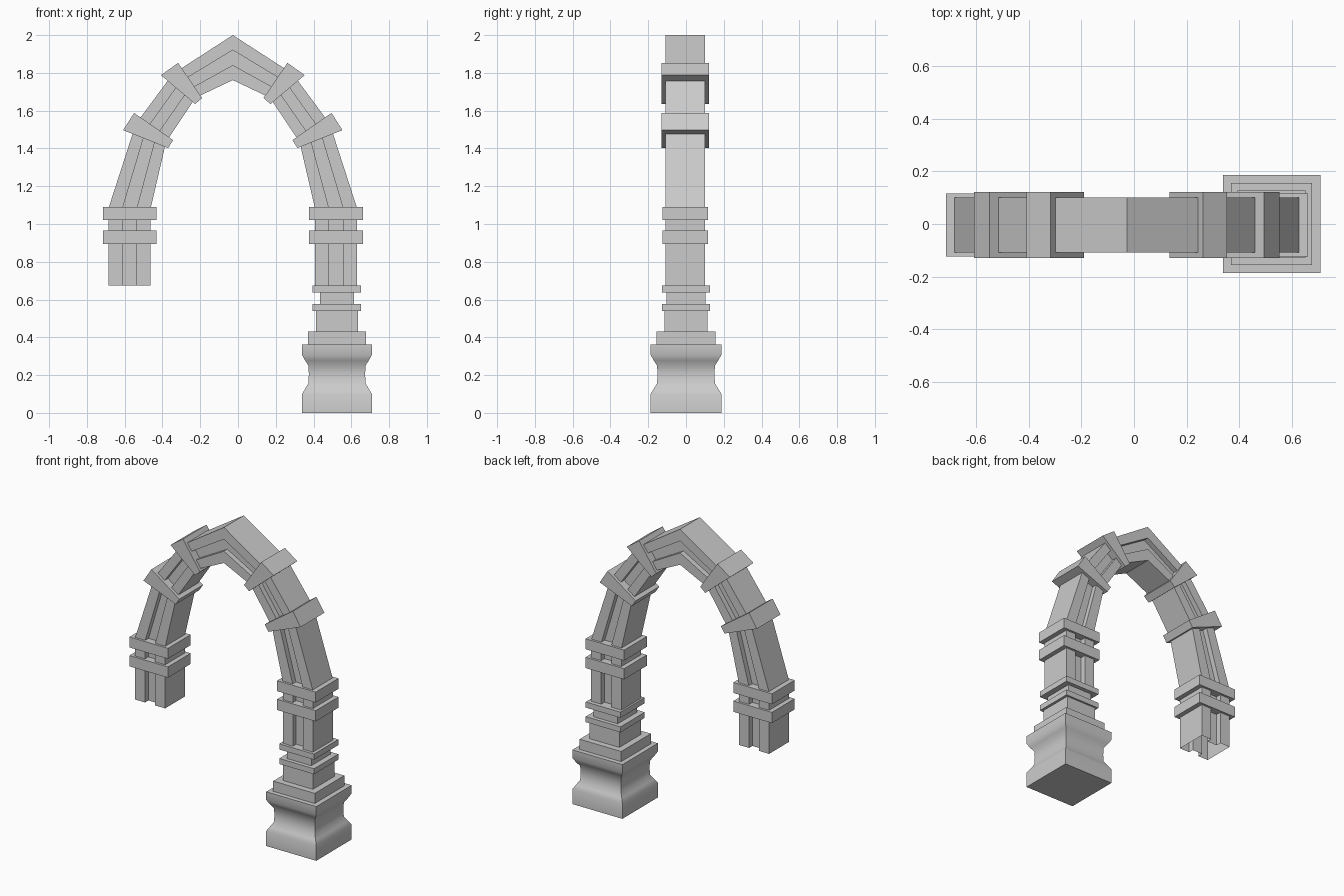
import bpy, bmesh, math

if "Cube" in bpy.data.objects:
    bpy.data.objects.remove(bpy.data.objects["Cube"])

AX = -0.0275        # x of the arch's mirror plane
PX, PY = 0.524, 0.0  # centre of the pedestal
LY = -0.004         # y centre of the arch


def make(name, bm, loc, mirror=False):
    bmesh.ops.recalc_face_normals(bm, faces=bm.faces[:])
    me = bpy.data.meshes.new(name)
    bm.to_mesh(me)
    bm.free()
    ob = bpy.data.objects.new(name, me)
    ob.location = loc
    bpy.context.collection.objects.link(ob)
    if mirror:
        m = ob.modifiers.new("mirror", 'MIRROR')
        m.merge_threshold = 0.0005
    return ob


def loft(bm, rings, caps=True):
    loops = [[bm.verts.new(p) for p in r] for r in rings]
    n = len(loops[0])
    for a, b in zip(loops, loops[1:]):
        for i in range(n):
            j = (i + 1) % n
            bm.faces.new((a[i], a[j], b[j], b[i]))
    if caps:
        bm.faces.new(loops[0])
        bm.faces.new(loops[-1])


def square(hx, hy, z):
    return [(-hx, -hy, z), (hx, -hy, z), (hx, hy, z), (-hx, hy, z)]


def prism(name, pts, hy):
    # mirrored xz outline given in world x, extruded in y
    bm = bmesh.new()
    loft(bm, [[(x - AX, y, z) for x, z in pts] for y in (-hy, hy)])
    return make(name, bm, (AX, LY, 0), True)


# Arch shaft: grooved section swept through (outer, inner) point pairs
stations = [((0.63, 0.675), (0.407, 0.675)),
            ((0.63, 1.085), (0.407, 1.085)),
            ((0.486, 1.53), (0.326, 1.434)),
            ((0.29, 1.795), (0.170, 1.668)),
            ((AX, 2.0), (AX, 1.762))]
H, D = 0.105, 0.035
section = [(0, -H), (1/3, -H), (1/3, -H + D), (2/3, -H + D), (2/3, -H), (1, -H),
           (1, H), (2/3, H), (2/3, H - D), (1/3, H - D), (1/3, H), (0, H)]
bm = bmesh.new()
loft(bm, [[(o[0] + (i[0] - o[0]) * t - AX, y, o[1] + (i[1] - o[1]) * t)
           for t, y in section] for o, i in stations], caps=False)
make("arch_shaft", bm, (AX, LY, 0), True)

# Wedge collars on the curve of the arch
prism("upper_wedge_collar", [(0.262, 1.853), (0.353, 1.788), (0.172, 1.635), (0.135, 1.667)], 0.125)
prism("lower_wedge_collar", [(0.495, 1.588), (0.553, 1.497), (0.315, 1.402), (0.288, 1.444)], 0.125)

# Paired straight collars on both legs
for name, z0, z1 in (("upper_leg_collar", 1.02, 1.09), ("lower_leg_collar", 0.894, 0.966)):
    prism(name, [(0.376, z0), (0.661, z0), (0.661, z1), (0.376, z1)], 0.12)

# Stacked mouldings under the right leg: half x, half y, bottom, top
for name, hx, hy, z0, z1 in (("top_ring", 0.1285, 0.128, 0.637, 0.675),
                             ("neck", 0.09, 0.102, 0.577, 0.637),
                             ("bottom_ring", 0.1285, 0.128, 0.54, 0.577),
                             ("neck_block", 0.111, 0.115, 0.43, 0.54),
                             ("plinth", 0.1535, 0.156, 0.36, 0.43)):
    bm = bmesh.new()
    loft(bm, [square(hx, hy, z0), square(hx, hy, z1)])
    make(name, bm, (PX - 0.001, PY, 0))

# Pedestal with a smooth waisted profile
profile = [(0.185, 0), (0.185, 0.10), (0.169, 0.127), (0.151, 0.157),
           (0.149, 0.205), (0.151, 0.25), (0.169, 0.278), (0.185, 0.307), (0.185, 0.362)]
bm = bmesh.new()
loft(bm, [square(h, h + 0.002, z) for h, z in profile])
base = make("pedestal", bm, (PX, PY, 0))
bpy.context.view_layer.objects.active = base
base.select_set(True)
bpy.ops.object.shade_smooth_by_angle(angle=math.radians(50))
